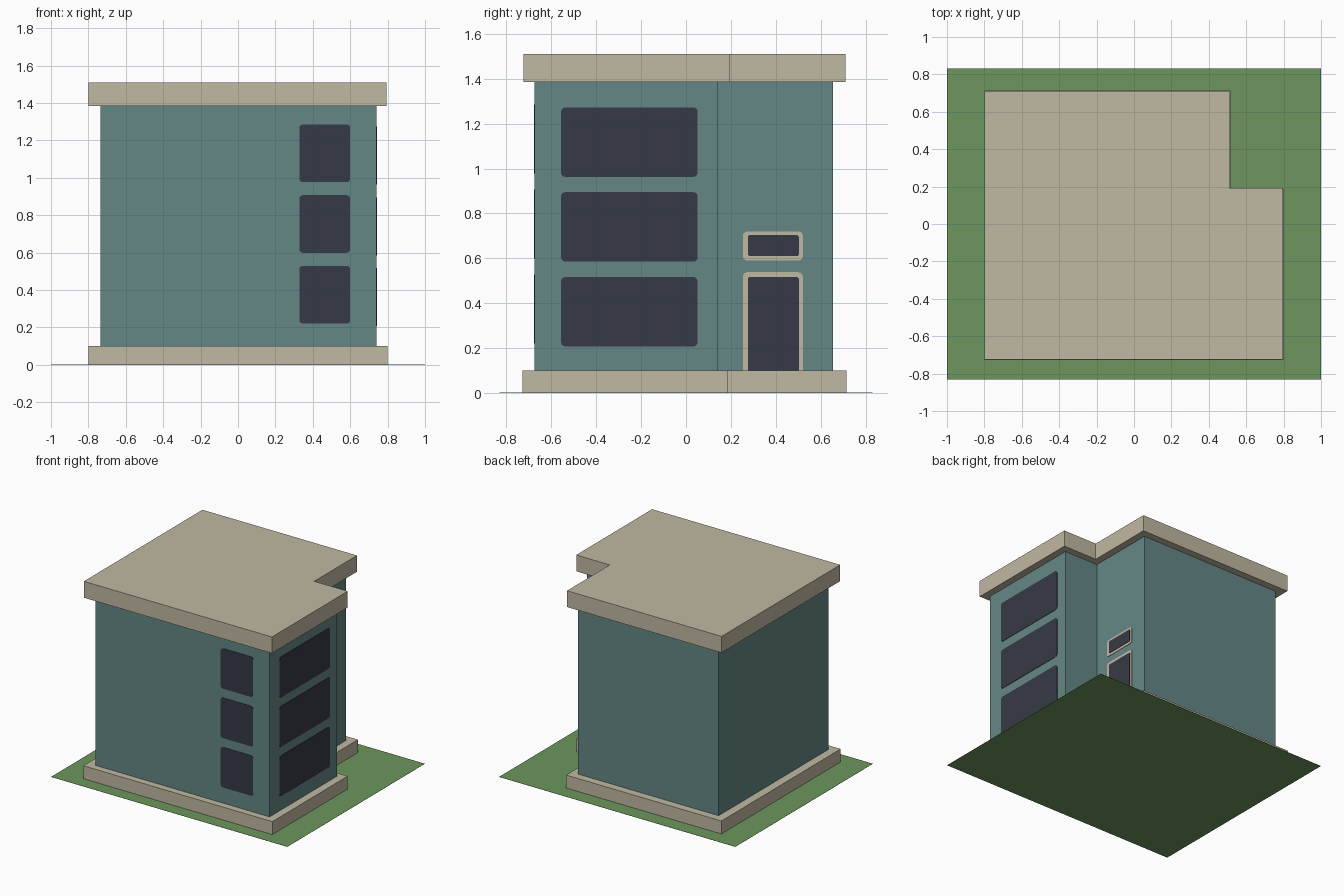
import bpy
import math
from mathutils import Vector

cube = bpy.data.objects.get("Cube")
if cube:
    bpy.data.objects.remove(cube, do_unlink=True)


def linear(c):
    c /= 255
    return c / 12.92 if c <= 0.04045 else ((c + 0.055) / 1.055) ** 2.4


def material(name, r, g, b):
    col = (linear(r), linear(g), linear(b), 1)
    m = bpy.data.materials.new(name)
    m.use_nodes = True
    m.diffuse_color = col
    bsdf = m.node_tree.nodes["Principled BSDF"]
    bsdf.inputs["Base Color"].default_value = col
    bsdf.inputs["Roughness"].default_value = 0.9
    return m


stone = material("tan stone", 192, 184, 162)
teal = material("teal wall", 100, 135, 134)
glass = material("dark glass", 54, 58, 70)
grass = material("green grass", 108, 150, 93)


def prism(name, outline, offset, mat, bottom=True):
    """Extrude a counter-clockwise outline of 3D points along offset."""
    n = len(outline)
    verts = [Vector(p) for p in outline]
    verts += [v + Vector(offset) for v in verts]
    faces = [tuple(range(n, 2 * n))]
    faces += [(i, (i + 1) % n, n + (i + 1) % n, n + i) for i in range(n)]
    if bottom:
        faces.append(tuple(reversed(range(n))))
    mesh = bpy.data.meshes.new(name)
    mesh.from_pydata(verts, [], faces)
    mesh.materials.append(mat)
    obj = bpy.data.objects.new(name, mesh)
    bpy.context.collection.objects.link(obj)
    return obj


def notched(name, x0, x1, y0, y1, nx, ny, z0, z1, mat, bottom=True):
    """L-shaped slab with the back left corner missing."""
    plan = [(x0, y0), (x1, y0), (x1, ny), (nx, ny), (nx, y1), (x0, y1)]
    return prism(name, [(x, y, z0) for x, y in plan], (0, 0, z1 - z0), mat, bottom)


def rounded(u0, u1, v0, v1, r, r_low=None):
    """Counter-clockwise rounded rectangle; r_low sets the lower corners."""
    r_low = r if r_low is None else r_low
    pts = []
    corners = ((u1, v0, -1, 1, r_low), (u1, v1, -1, -1, r),
               (u0, v1, 1, -1, r), (u0, v0, 1, 1, r_low))
    for k, (u, v, su, sv, rad) in enumerate(corners):
        if rad == 0:
            pts.append((u, v))
            continue
        for s in range(4):
            a = math.radians(-90 + 90 * k + 30 * s)
            pts.append((u + su * rad + rad * math.cos(a),
                        v + sv * rad + rad * math.sin(a)))
    return pts


def side_plate(name, x, shape, thick, mat):
    return prism(name, [(x, u, v) for u, v in shape], (thick, 0, 0), mat)


def front_plate(name, y, shape, thick, mat):
    return prism(name, [(u, y, v) for u, v in shape], (0, -thick, 0), mat)


# Lawn, plinth, walls and roof
lawn = [(-1, -0.832, 0), (1, -0.832, 0), (1, 0.832, 0), (-1, 0.832, 0)]
prism("lawn", lawn, (0, 0, 0.001), grass)
notched("plinth", -0.8, 0.8, -0.728, 0.715, 0.515, 0.184, 0, 0.1, stone, False)
WALL_X, WALL_Y, NOTCH_X = 0.74, -0.675, 0.455
notched("walls", -0.735, WALL_X, WALL_Y, 0.655, NOTCH_X, 0.14, 0.1, 1.385, teal)
notched("roof", -0.798, 0.794, -0.724, 0.71, 0.51, 0.193, 1.385, 1.51, stone)

# Three storeys of windows on the front and the left side
for floor in range(3):
    z = 0.207 + 0.378 * floor
    side_plate(f"side_window_{floor + 1}", WALL_X,
               rounded(-0.557, 0.052, z, z + 0.31, 0.02), 0.003, glass)
    z += 0.014
    front_plate(f"front_window_{floor + 1}", WALL_Y,
                rounded(0.328, 0.6, z, z + 0.308, 0.018), 0.003, glass)

# Door and the small window above it, in the recessed corner
side_plate("door_frame", NOTCH_X, rounded(0.253, 0.521, 0.1, 0.538, 0.02, 0), 0.003, stone)
side_plate("door", NOTCH_X, rounded(0.276, 0.503, 0.1, 0.517, 0.01, 0), 0.006, glass)
side_plate("transom_frame", NOTCH_X, rounded(0.253, 0.521, 0.59, 0.72, 0.02), 0.003, stone)
side_plate("transom_window", NOTCH_X, rounded(0.276, 0.503, 0.61, 0.704, 0.01), 0.006, glass)
